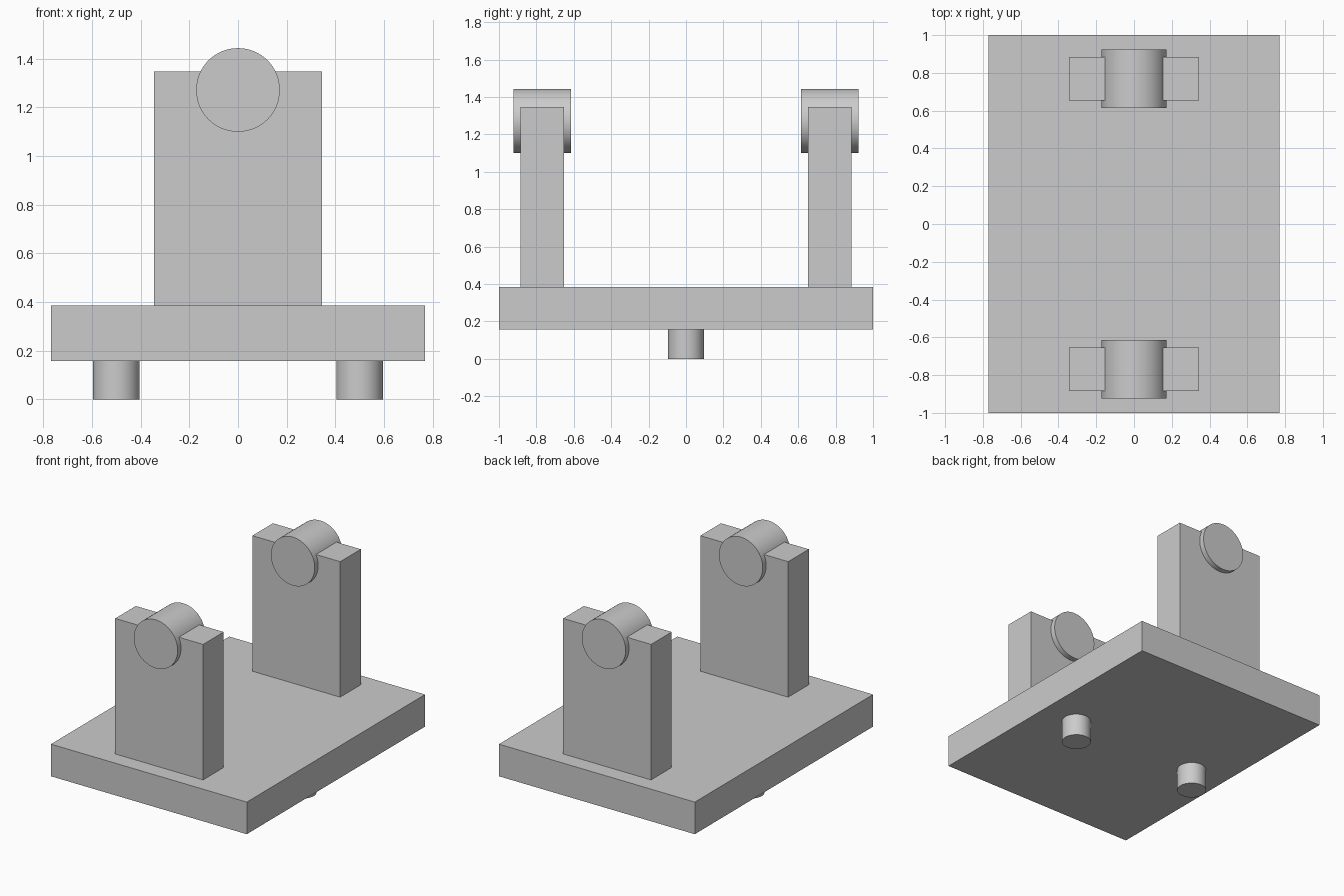
import bpy
import math

if "Cube" in bpy.data.objects:
    bpy.data.objects.remove(bpy.data.objects["Cube"], do_unlink=True)

GREY = (0.6, 0.6, 0.6, 1)
grey = bpy.data.materials.new("plain grey")
grey.use_nodes = True
grey.diffuse_color = GREY
grey.node_tree.nodes["Principled BSDF"].inputs["Base Color"].default_value = GREY


def box(name, centre, size):
    bpy.ops.mesh.primitive_cube_add(size=1, location=centre)
    part = bpy.context.object
    part.name = name
    part.scale = size
    bpy.ops.object.transform_apply(location=False, rotation=False, scale=True)
    part.data.materials.append(grey)
    return part


def cylinder(name, centre, radius, length, tilt=0):
    bpy.ops.mesh.primitive_cylinder_add(
        vertices=64, radius=radius, depth=length, location=centre, rotation=(tilt, 0, 0))
    part = bpy.context.object
    part.name = name
    part.data.materials.append(grey)
    bpy.ops.object.shade_smooth_by_angle(angle=math.radians(30))
    return part


# Base plate
BASE_BOTTOM, BASE_TOP, POST_TOP = 0.157, 0.385, 1.347
box("base_plate", (0, 0, (BASE_BOTTOM + BASE_TOP) / 2), (1.538, 2, BASE_TOP - BASE_BOTTOM))

# Upright posts, each carrying a round pin across its top edge
for end, y in (("front", -0.769), ("back", 0.769)):
    box(end + "_post", (0, y, (BASE_TOP + POST_TOP) / 2), (0.69, 0.231, POST_TOP - BASE_TOP))
    cylinder(end + "_pin", (0, y, 1.272), 0.172, 0.308, math.pi / 2)

# Pegs under the plate
for side, x in (("right", -0.5), ("left", 0.5)):
    cylinder(side + "_peg", (x, 0, BASE_BOTTOM / 2), 0.096, BASE_BOTTOM)
